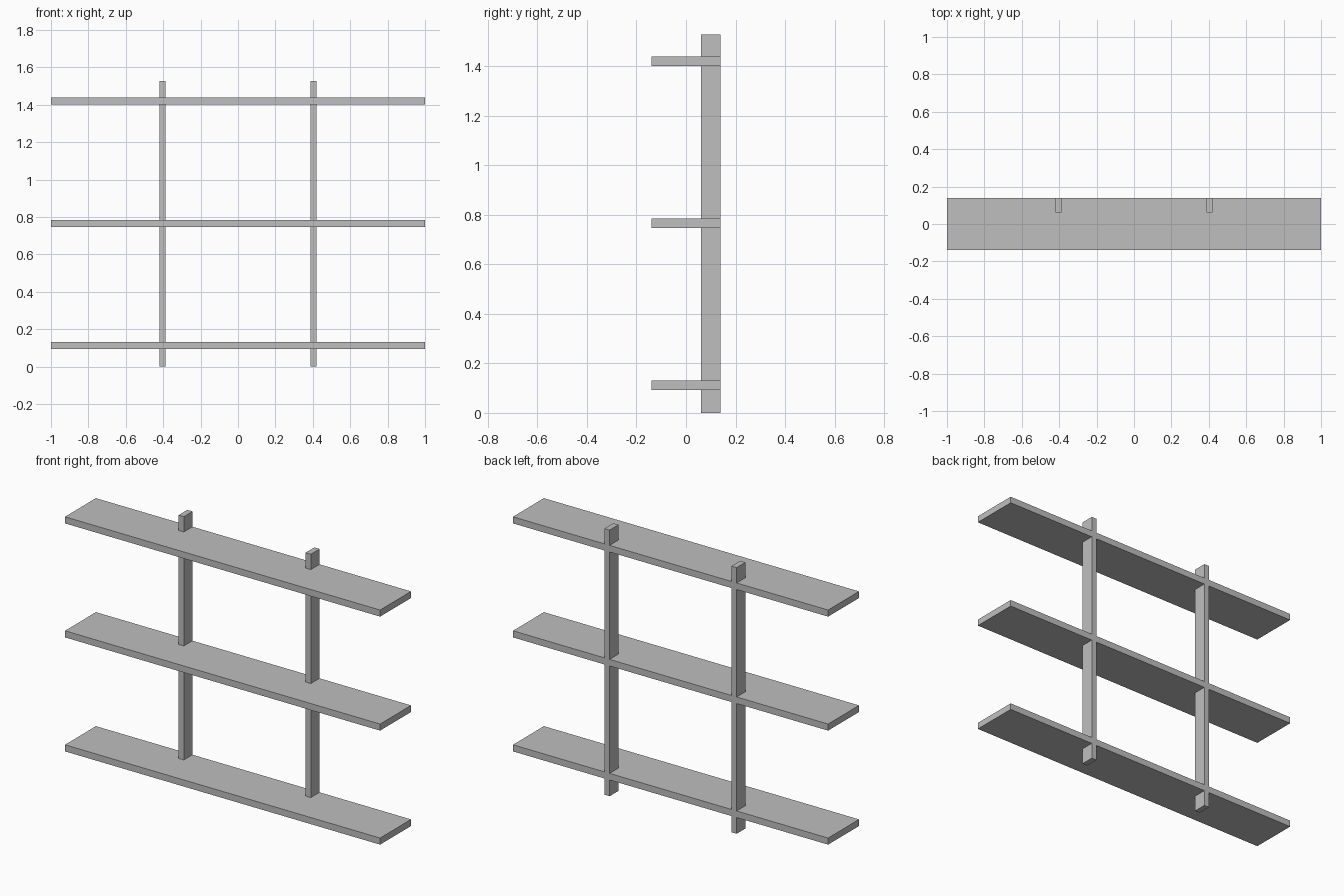
import bpy

cube = bpy.data.objects.get("Cube")
if cube:
    bpy.data.objects.remove(cube, do_unlink=True)

GREY = (0.52, 0.52, 0.52, 1)
grey = bpy.data.materials.new("plain_grey")
grey.use_nodes = True
grey.diffuse_color = GREY
grey.node_tree.nodes["Principled BSDF"].inputs["Base Color"].default_value = GREY


def box(name, low, high):
    """Flat-faced box between two opposite corners."""
    centre = [(a + b) / 2 for a, b in zip(low, high)]
    size = [b - a for a, b in zip(low, high)]
    bpy.ops.mesh.primitive_cube_add(size=1, location=centre)
    ob = bpy.context.object
    ob.name = name
    ob.scale = size
    bpy.ops.object.transform_apply(location=False, rotation=False, scale=True)
    ob.data.materials.append(grey)
    return ob


BACK = 0.14
HEIGHT = 1.527
THICK = 0.038

# Three boards, evenly spaced up the rack
for name, z in (("bottom", 0.093), ("middle", 0.747), ("top", 1.401)):
    box(name + "_shelf", (-1, -BACK, z), (1, BACK, z + THICK))

# Two uprights, flush with the back edge of the shelves
for name, x in (("right", -0.403), ("left", 0.403)):
    box(name + "_upright", (x - 0.0165, 0.061, 0), (x + 0.0165, BACK, HEIGHT))
